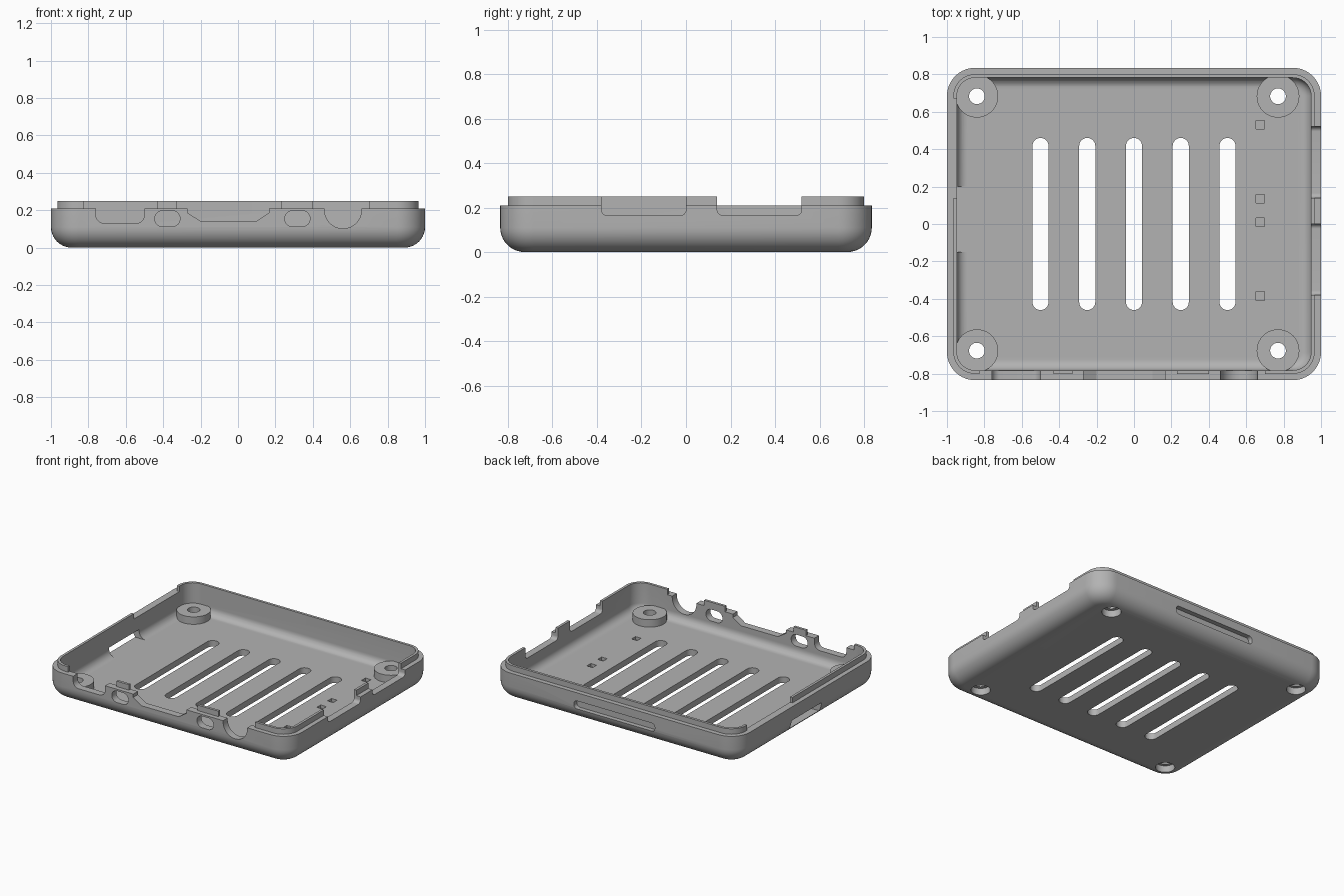
import bpy, bmesh, math

if "Cube" in bpy.data.objects:
    bpy.data.objects.remove(bpy.data.objects["Cube"])

HX, HY = 1.0, 0.835           # outer half sizes
SHOULDER, TOP, FLOOR = 0.21, 0.25, 0.045
WALL, LIP = 0.053, 0.034      # insets of inner wall and lip

grey = bpy.data.materials.new("grey plastic")
grey.diffuse_color = (0.45, 0.45, 0.45, 1)
grey.use_nodes = True
grey.node_tree.nodes["Principled BSDF"].inputs["Base Color"].default_value = grey.diffuse_color


def rounded(a0, a1, b0, b1, r, n=8):
    """Outline of a rounded rectangle."""
    pts = []
    for k, (a, b) in enumerate([(a1 - r, b1 - r), (a0 + r, b1 - r),
                                (a0 + r, b0 + r), (a1 - r, b0 + r)]):
        for i in range(n + 1):
            t = math.pi / 2 * (k + i / n)
            pts.append((a + r * math.cos(t), b + r * math.sin(t)))
    return pts


def rect(a0, a1, b0, b1):
    return [(a0, b0), (a1, b0), (a1, b1), (a0, b1)]


def circle(x, y, r, n=40):
    return [(x + r * math.cos(2 * math.pi * i / n),
             y + r * math.sin(2 * math.pi * i / n)) for i in range(n)]


def loft(name, rings):
    """Closed solid through equal-length rings of 3D points."""
    bm = bmesh.new()
    loops = [[bm.verts.new(p) for p in ring] for ring in rings]
    n = len(loops[0])
    for lo, hi in zip(loops, loops[1:]):
        for i in range(n):
            j = (i + 1) % n
            bm.faces.new((lo[i], lo[j], hi[j], hi[i]))
    bm.faces.new(loops[0][::-1])
    bm.faces.new(loops[-1])
    bmesh.ops.recalc_face_normals(bm, faces=bm.faces)
    mesh = bpy.data.meshes.new(name)
    bm.to_mesh(mesh)
    bm.free()
    mesh.materials.append(grey)
    obj = bpy.data.objects.new(name, mesh)
    bpy.context.collection.objects.link(obj)
    return obj


def prism(name, pts, axis, lo, hi):
    place = {'x': lambda a, b, d: (d, a, b),
             'y': lambda a, b, d: (a, d, b),
             'z': lambda a, b, d: (a, b, d)}[axis]
    return loft(name, [[place(a, b, d) for a, b in pts] for d in (lo, hi)])


# Tray shell: up the outside, over the stepped lip, down the inside to the floor
R, F, G = 0.15, 0.11, 0.055   # corner radius, outer and inner bottom fillets
profile = []
for i in range(11):
    t = math.pi / 2 * i / 10
    profile.append((F * (1 - math.sin(t)), F * (1 - math.cos(t))))
profile += [(0, SHOULDER), (LIP, SHOULDER), (LIP, TOP), (WALL, TOP)]
for i in range(9):
    t = math.pi / 2 * i / 8
    profile.append((WALL + G * (1 - math.cos(t)), FLOOR + G * (1 - math.sin(t))))
case = loft("case_tray", [
    [(x, y, z) for x, y in rounded(-HX + s, HX - s, -HY + s, HY - s, R - s, 10)]
    for s, z in profile])


def combine(tool, operation='DIFFERENCE'):
    mod = case.modifiers.new(tool.name, 'BOOLEAN')
    mod.operation = operation
    mod.solver = 'EXACT'
    mod.object = tool
    bpy.context.view_layer.objects.active = case
    bpy.ops.object.modifier_apply(modifier=mod.name)
    bpy.data.objects.remove(tool, do_unlink=True)


def cut(pts, axis, lo, hi):
    combine(prism("cutter", pts, axis, lo, hi))


# Screw bosses with through holes, counterbored from below
posts = [(x, y) for x in (-0.84, 0.77) for y in (-0.677, 0.683)]
for x, y in posts:
    combine(prism("boss", circle(x, y, 0.114), 'z', 0.03, 0.10), 'UNION')
for x, y in posts:
    cut(circle(x, y, 0.042), 'z', -0.1, 0.2)
    cut(circle(x, y, 0.065), 'z', -0.1, 0.05)

# Floor vents
for x in (-0.5, -0.25, 0, 0.25, 0.5):
    cut(rounded(x - 0.043, x + 0.043, -0.46, 0.46, 0.0425), 'z', -0.1, 0.1)

# Small square pockets in the floor
for y in (0.53, 0.135, 0.01, -0.385):
    cut(rect(0.652, 0.698, y - 0.023, y + 0.023), 'z', 0.022, 0.1)

# Gaps in the lip on the front and the left
for x0, x1 in ((-0.825, -0.43), (-0.33, 0.23), (0.40, 0.70)):
    cut(rect(x0, x1, SHOULDER, 0.4), 'y', -0.9, -0.74)
cut(rect(0.14, 0.67, SHOULDER, 0.4), 'x', -1.1, -0.9)

# Front port openings
front = [
    rounded(-0.76, -0.5, 0.13, 0.4, 0.045),
    [(-0.27, 0.4), (-0.27, 0.185), (-0.2, 0.142), (0.1, 0.142),
     (0.165, 0.185), (0.165, 0.4)],
    rounded(0.463, 0.66, 0.102, 0.4, 0.098, 12),
    rounded(-0.445, -0.31, 0.112, 0.197, 0.042),
    rounded(0.25, 0.385, 0.112, 0.197, 0.042),
]
for pts in front:
    cut(pts, 'y', -0.9, -0.74)

# Right port openings
for y0, y1 in ((-0.38, 0.0), (0.14, 0.52)):
    cut(rounded(y0, y1, 0.165, 0.4, 0.025), 'x', 0.9, 1.1)

# Card opening low in the left wall
cut(rect(-0.15, 0.2, FLOOR, 0.11), 'x', -1.1, -0.88)

# Blind grip groove on the back
cut(rounded(-0.33, 0.33, 0.09, 0.15, 0.025), 'y', HY - 0.035, 0.95)

bpy.ops.object.select_all(action='DESELECT')
case.select_set(True)
bpy.context.view_layer.objects.active = case
bpy.ops.object.shade_smooth_by_angle(angle=math.radians(30))
